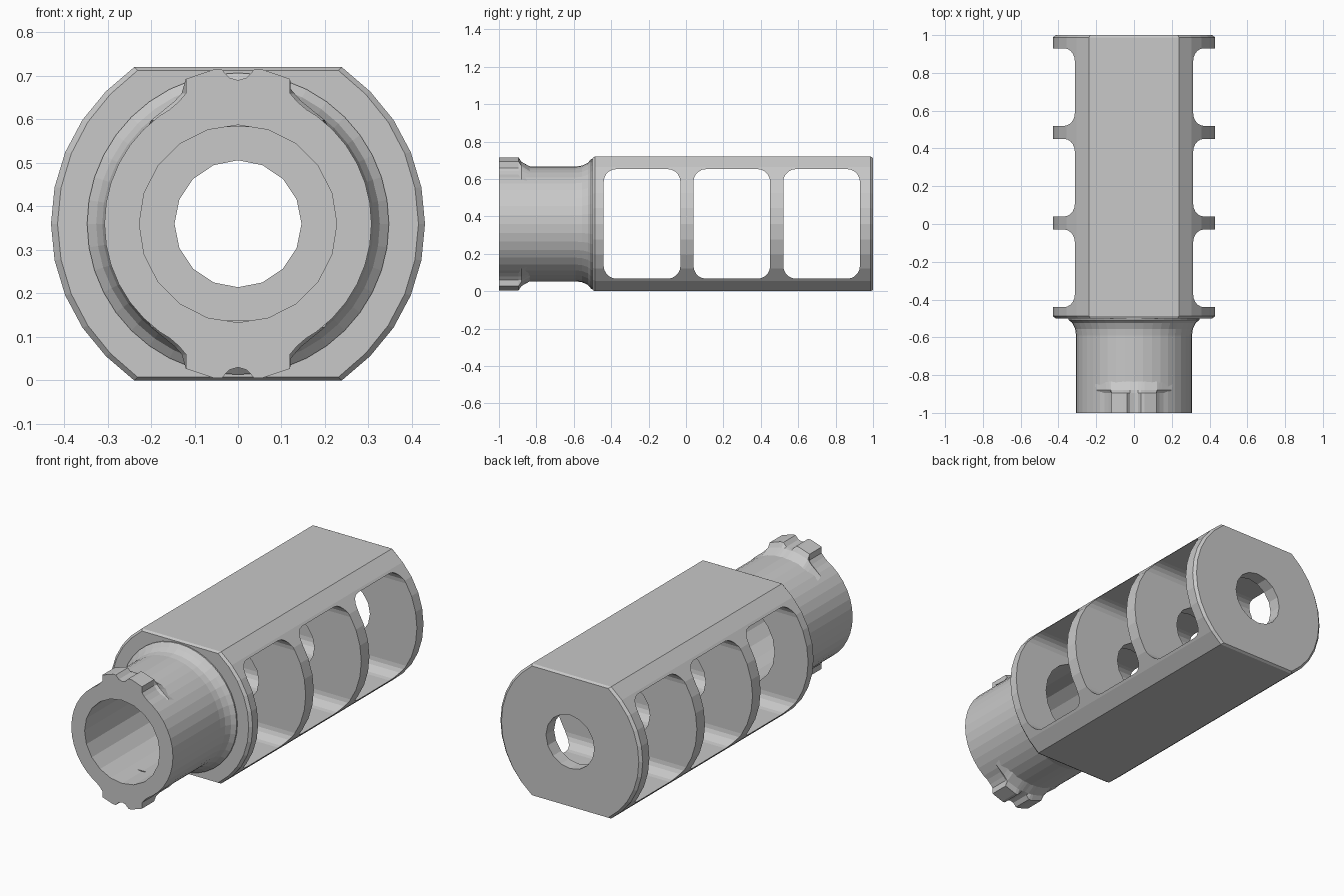
import bpy, bmesh, math

cube = bpy.data.objects.get("Cube")
if cube:
    bpy.data.objects.remove(cube)

CZ = 0.36  # height of the bore axis

steel = bpy.data.materials.new("grey steel")
steel.use_nodes = True
GREY = (0.58, 0.58, 0.58, 1)
steel.diffuse_color = GREY
steel.node_tree.nodes["Principled BSDF"].inputs["Base Color"].default_value = GREY


def finish(name, bm):
    bmesh.ops.recalc_face_normals(bm, faces=bm.faces)
    mesh = bpy.data.meshes.new(name)
    bm.to_mesh(mesh)
    bm.free()
    mesh.materials.append(steel)
    obj = bpy.data.objects.new(name, mesh)
    bpy.context.scene.collection.objects.link(obj)
    return obj


def loft(name, sections):
    """Skin between (y, outline) sections and cap both ends."""
    bm = bmesh.new()
    rings = [[bm.verts.new((x, y, z + CZ)) for x, z in pts] for y, pts in sections]
    n = len(rings[0])
    bm.faces.new(rings[0])
    bm.faces.new(rings[-1])
    for a, b in zip(rings, rings[1:]):
        for i in range(n):
            j = (i + 1) % n
            bm.faces.new((a[i], a[j], b[j], b[i]))
    return finish(name, bm)


def circle(r, n):
    return [(r * math.cos(math.tau * i / n), r * math.sin(math.tau * i / n)) for i in range(n)]


def cut(target, tool):
    """Subtract the tool from the target and remove the tool."""
    tool.hide_render = True
    mod = target.modifiers.new("cut", 'BOOLEAN')
    mod.object, mod.operation, mod.solver = tool, 'DIFFERENCE', 'EXACT'
    bpy.context.view_layer.update()
    done = target.evaluated_get(bpy.context.evaluated_depsgraph_get())
    mesh = bpy.data.meshes.new_from_object(done)
    target.modifiers.clear()
    target.data = mesh
    bpy.data.objects.remove(tool)


def window_cutter(y0, y1, half, r):
    """Rounded rectangle in y-z, running right through in x."""
    bm = bmesh.new()
    pts = []
    corners = ((y1 - r, half - r), (y0 + r, half - r), (y0 + r, r - half), (y1 - r, r - half))
    for k, (cy, cz) in enumerate(corners):
        for s in range(6):
            a = math.pi / 2 * (k + s / 5)
            pts.append((cy + r * math.cos(a), cz + r * math.sin(a)))
    base = bm.faces.new([bm.verts.new((-0.6, y, z + CZ)) for y, z in pts])
    top = bmesh.ops.extrude_face_region(bm, geom=[base])["geom"]
    bmesh.ops.translate(bm, vec=(1.2, 0, 0), verts=[v for v in top if isinstance(v, bmesh.types.BMVert)])
    return finish("window_cutter", bm)


# Body: round bar with flats above and below and chamfered ends
outline = [(x, math.copysign(CZ, z) if abs(z) > 0.35 else z)
           for x, z in circle(0.43, 32) if abs(z) < 0.358]
inset = [(x * 0.965, z * 0.98) for x, z in outline]
body = loft("ported_body", [(-0.5, inset), (-0.487, outline), (0.987, outline), (1, inset)])

# Three side windows, leaving thin baffles
for y0 in (-0.44, 0.04, 0.52):
    cut(body, window_cutter(y0, y0 + 0.41, 0.293, 0.068))

# Narrow bore through the baffles, wide bore through the front wall
cut(body, loft("bore_cutter", [(-0.3, circle(0.146, 16)), (1.1, circle(0.146, 16))]))
cut(body, loft("socket_cutter", [(-0.6, circle(0.227, 20)), (-0.3, circle(0.227, 20))]))

# Collar: tube with a flared root
collar_profile = [(-1, 0.307), (-0.59, 0.307), (-0.555, 0.312), (-0.525, 0.326), (-0.507, 0.347), (-0.495, 0.347)]
collar = loft("collar", [(y, circle(r, 40)) for y, r in collar_profile])
cut(collar, loft("collar_bore", [(-1.1, circle(0.227, 20)), (-0.4, circle(0.227, 20))]))

# Locking lugs: notched crown, filleted feet, ramped back, rooted in the collar wall
half = [(0.165, 0.245), (0.185, 0.238), (0.135, 0.282), (0.12, 0.3), (0.12, 0.333),
        (0.055, 0.355), (0.038, 0.355), (0.02, 0.336)]
crown = half + [(0, 0.33)] + [(-x, z) for x, z in reversed(half)]


def sunk(points, spread, limit):
    """Widen the outline and pull it in to a limiting radius."""
    result = []
    for x, z in points:
        x *= spread
        k = min(1, limit / math.hypot(x, z))
        result.append((x * k, z * k))
    return result


for name, side in (("top_lug", 1), ("bottom_lug", -1)):
    sections = [(-1, crown), (-0.895, crown), (-0.88, sunk(crown, 1.08, 0.333)), (-0.83, sunk(crown, 1.2, 0.304))]
    loft(name, [(y, [(x, z * side) for x, z in pts]) for y, pts in sections])
